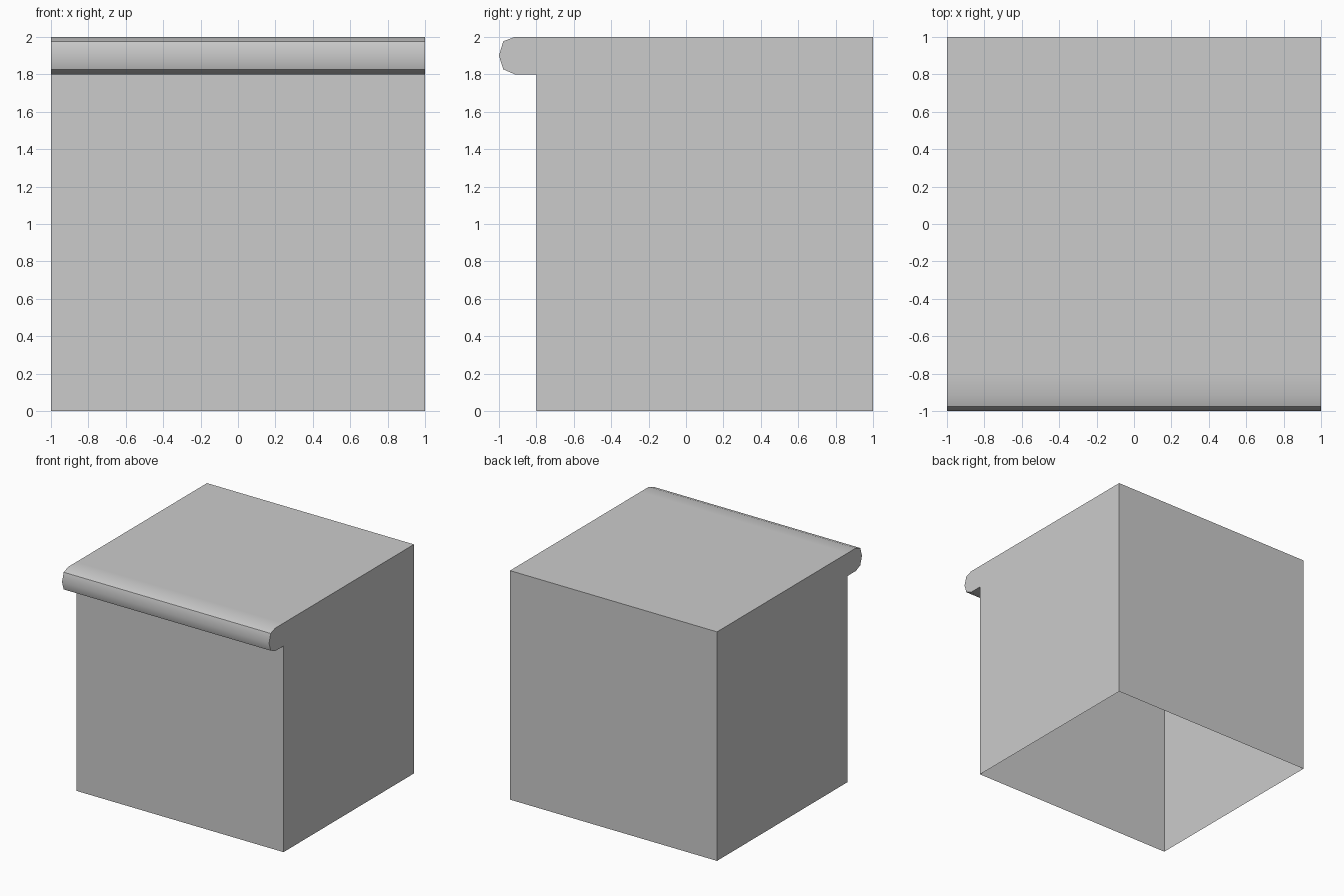
import bpy, bmesh, math

if "Cube" in bpy.data.objects:
    bpy.data.objects.remove(bpy.data.objects["Cube"])

# Side profile (y, z): up the front, around the rounded nosing, across the top, down the back
profile = [(-0.8, 0), (-0.8, 1.8), (-0.915, 1.8), (-0.977, 1.827), (-1, 1.9),
           (-0.977, 1.977), (-0.915, 2), (-0.8, 2), (1, 2), (1, 0)]

bm = bmesh.new()
left = [bm.verts.new((-1, y, z)) for y, z in profile]
right = [bm.verts.new((1, y, z)) for y, z in profile]

# Skin between the two ends; the bottom stays open
for i in range(len(profile) - 1):
    bm.faces.new((left[i], right[i], right[i + 1], left[i + 1]))

# End walls
bm.faces.new(left)
bm.faces.new(right[::-1])
bmesh.ops.recalc_face_normals(bm, faces=bm.faces)

mesh = bpy.data.meshes.new("stair_step")
bm.to_mesh(mesh)
bm.free()
step = bpy.data.objects.new("stair_step", mesh)
bpy.context.collection.objects.link(step)

# Soft nosing, crisp corners
bpy.context.view_layer.objects.active = step
step.select_set(True)
bpy.ops.object.shade_smooth_by_angle(angle=math.radians(42))
